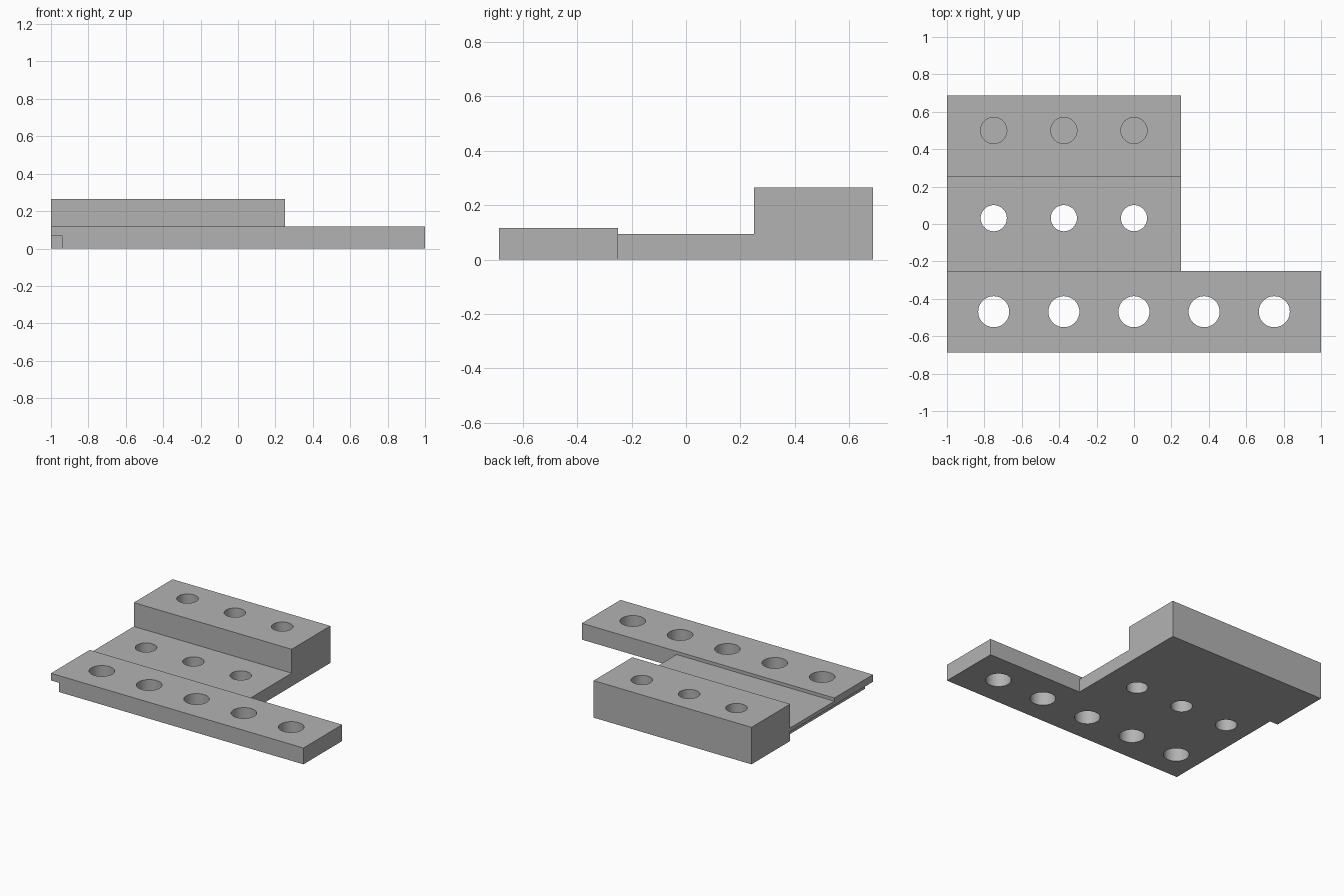
import bpy
import bmesh
from mathutils import Matrix, Vector

default = bpy.data.objects.get("Cube")
if default:
    bpy.data.objects.remove(default, do_unlink=True)

# Main dimensions
HALF_DEPTH = 0.6875
STEP_Y = 0.25
BAR_Z, PLATE_Z, BLOCK_Z = 0.117, 0.094, 0.265
PITCH = 0.375

grey = bpy.data.materials.new("plain_grey")
grey.use_nodes = True
colour = (0.45, 0.45, 0.45, 1)
grey.diffuse_color = colour
grey.node_tree.nodes["Principled BSDF"].inputs["Base Color"].default_value = colour


def make_object(name, bm):
    bmesh.ops.recalc_face_normals(bm, faces=bm.faces)
    mesh = bpy.data.meshes.new(name)
    bm.to_mesh(mesh)
    bm.free()
    mesh.materials.append(grey)
    obj = bpy.data.objects.new(name, mesh)
    bpy.context.collection.objects.link(obj)
    return obj


def box_cutter(name, low, high):
    low, high = Vector(low), Vector(high)
    bm = bmesh.new()
    place = Matrix.Translation((low + high) / 2) @ Matrix.Diagonal((*(high - low), 1))
    bmesh.ops.create_cube(bm, size=1, matrix=place)
    return make_object(name, bm)


def hole_row_cutter(name, count, y, radius, bottom, top):
    bm = bmesh.new()
    for i in range(count):
        place = Matrix.Translation((-0.75 + i * PITCH, y, (bottom + top) / 2))
        bmesh.ops.create_cone(bm, cap_ends=True, segments=48, radius1=radius,
                              radius2=radius, depth=top - bottom, matrix=place)
    return make_object(name, bm)


# Stepped bracket: side profile (y, z) swept along x
profile = [(-HALF_DEPTH, 0), (HALF_DEPTH, 0), (HALF_DEPTH, BLOCK_Z), (STEP_Y, BLOCK_Z),
           (STEP_Y, PLATE_Z), (-STEP_Y, PLATE_Z), (-STEP_Y, BAR_Z), (-HALF_DEPTH, BAR_Z)]
bm = bmesh.new()
side = bm.faces.new([bm.verts.new((-1, y, z)) for y, z in profile])
swept = bmesh.ops.extrude_face_region(bm, geom=[side])["geom"]
bmesh.ops.translate(bm, vec=(2, 0, 0),
                    verts=[v for v in swept if isinstance(v, bmesh.types.BMVert)])
bracket = make_object("stepped_bracket", bm)

# Corner cut-out, underside edge rebate and the three rows of holes
cutters = [
    box_cutter("corner_cutter", (0.25, -STEP_Y, -0.1), (1.1, 0.8, 0.4)),
    box_cutter("rebate_cutter", (-1.1, -0.8, -0.1), (-0.938, STEP_Y, 0.066)),
    hole_row_cutter("front_hole_cutter", 5, -0.469, 0.083, -0.1, 0.3),
    hole_row_cutter("middle_hole_cutter", 3, 0.031, 0.07, -0.1, 0.2),
    hole_row_cutter("blind_hole_cutter", 3, 0.5, 0.07, 0.075, 0.4),
]
bpy.ops.object.select_all(action="DESELECT")
bracket.select_set(True)
bpy.context.view_layer.objects.active = bracket
for cutter in cutters:
    cutter.hide_render = True
    cut = bracket.modifiers.new(cutter.name, "BOOLEAN")
    cut.operation = "DIFFERENCE"
    cut.solver = "EXACT"
    cut.object = cutter
    bpy.ops.object.modifier_apply(modifier=cut.name)
    bpy.data.objects.remove(cutter, do_unlink=True)

# Round hole walls, crisp edges elsewhere
bpy.ops.object.shade_smooth_by_angle()
